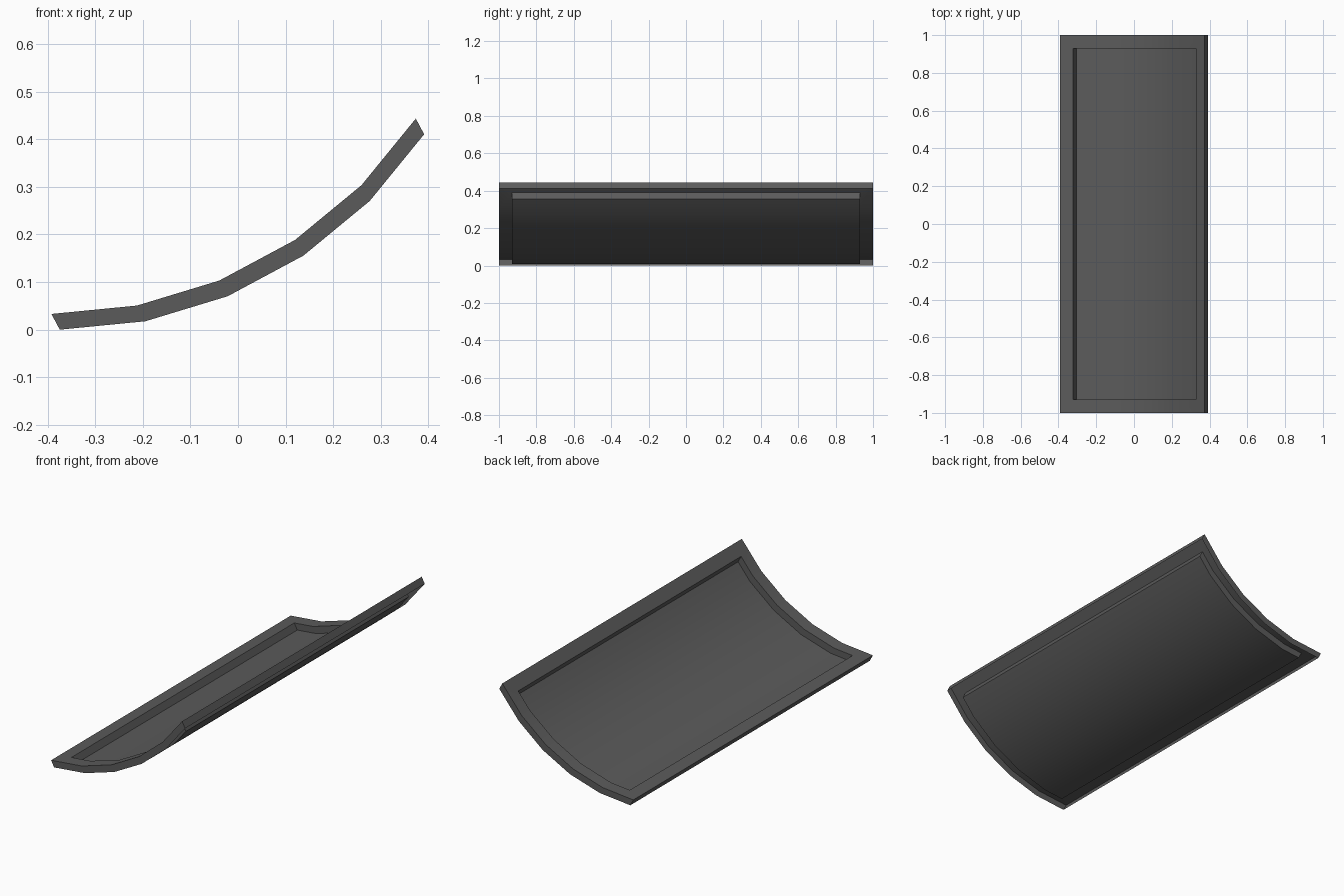
import bpy, bmesh, math
from mathutils import Vector

if "Cube" in bpy.data.objects:
    bpy.data.objects.remove(bpy.data.objects["Cube"])

SEG, STEP, TILT = 0.1807, 11.3, 28.2      # facet length, bend per facet, overall tilt
INSET, HALF = 0.07, 1.0
DROP = Vector((0.0175, 0, -0.033))        # direction and depth of rim and recess

mat = bpy.data.materials.new("dark grey")
mat.diffuse_color = (0.105, 0.105, 0.105, 1)
mat.use_nodes = True
mat.node_tree.nodes["Principled BSDF"].inputs["Base Color"].default_value = mat.diffuse_color

# curved profile of five facets
pts = [Vector((-0.392, 0, 0.033))]
for i in range(5):
    a = math.radians(TILT + (i - 2) * STEP)
    pts.append(pts[-1] + SEG * Vector((math.cos(a), 0, math.sin(a))))
t = INSET / SEG
inner = [pts[0].lerp(pts[1], t)] + pts[1:-1] + [pts[-1].lerp(pts[-2], t)]


def ring(profile, half):
    """Closed loop round the outline: along the front edge, back along the rear."""
    return ([p + Vector((0, -half, 0)) for p in profile] +
            [p + Vector((0, half, 0)) for p in reversed(profile)])


bm = bmesh.new()


def add(points):
    return [bm.verts.new(p) for p in points]


def bridge(a, b):
    n = len(a)
    for i in range(n):
        j = (i + 1) % n
        bm.faces.new((a[i], a[j], b[j], b[i]))


outer_top = add(ring(pts, HALF))
outer_low = add(p + DROP for p in ring(pts, HALF))
inner_top = add(ring(inner, HALF - INSET))
inner_low = add(p + DROP for p in ring(inner, HALF - INSET))

bridge(outer_low, outer_top)    # outer skirt, open underneath
bridge(outer_top, inner_top)    # flat border
bridge(inner_top, inner_low)    # recess wall
for i in range(5):              # sunken curved panel
    bm.faces.new((inner_low[i], inner_low[i + 1],
                  inner_low[10 - i], inner_low[11 - i]))

me = bpy.data.meshes.new("curved_panel")
bm.to_mesh(me)
bm.free()
me.materials.append(mat)
ob = bpy.data.objects.new("curved_panel", me)
bpy.context.collection.objects.link(ob)
bpy.context.view_layer.objects.active = ob
ob.select_set(True)
bpy.ops.object.shade_smooth_by_angle(angle=math.radians(30))
